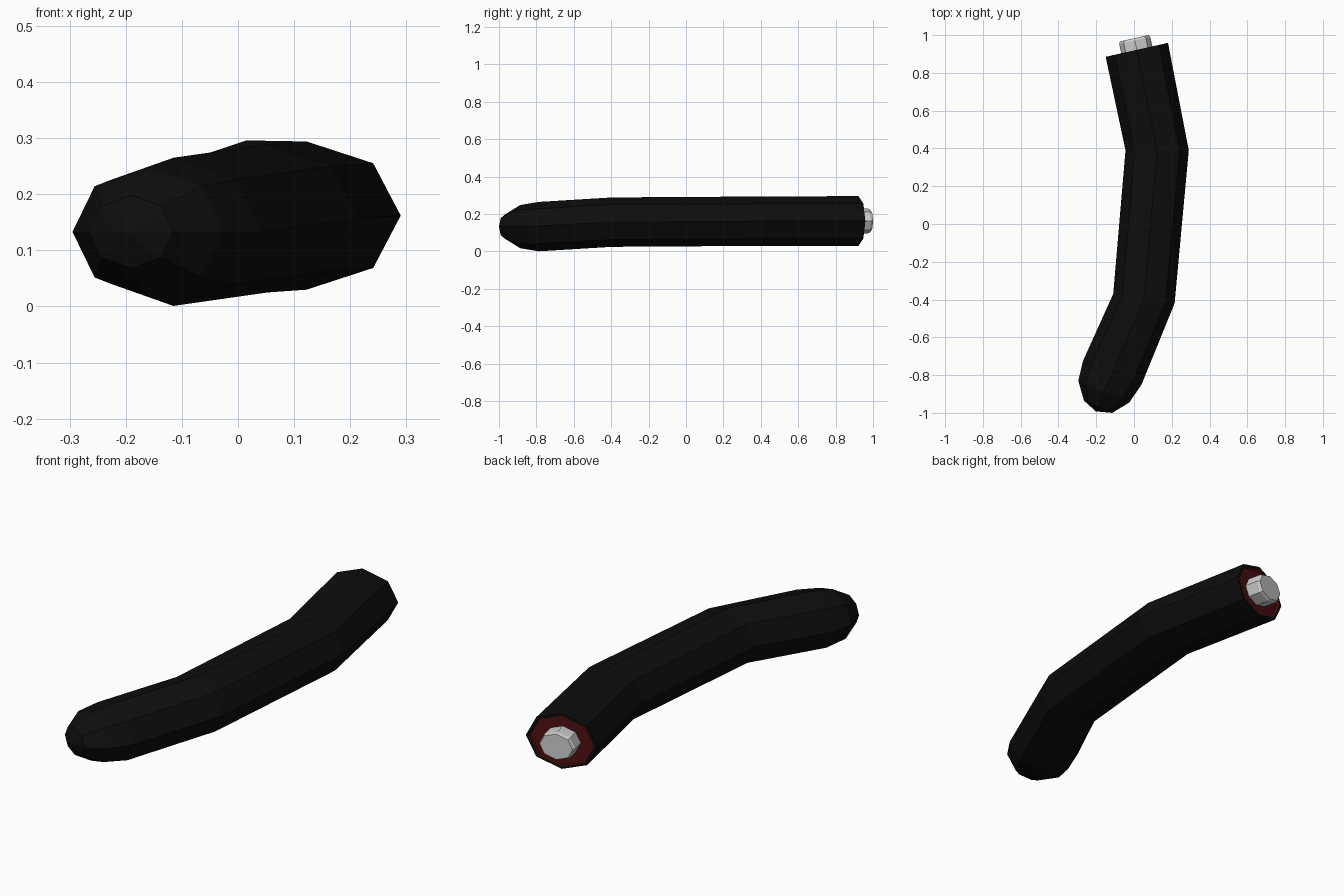
import bpy, bmesh, math
from mathutils import Vector

cube = bpy.data.objects.get("Cube")
if cube:
    bpy.data.objects.remove(cube)

SIDES = 8


def material(name, rgb, roughness):
    m = bpy.data.materials.new(name)
    m.use_nodes = True
    m.diffuse_color = (*rgb, 1)
    bsdf = m.node_tree.nodes["Principled BSDF"]
    bsdf.inputs["Base Color"].default_value = (*rgb, 1)
    bsdf.inputs["Roughness"].default_value = roughness
    return m


black = material("black hide", (0.004, 0.004, 0.004), 0.8)
red = material("dark red flesh", (0.075, 0.005, 0.006), 0.8)
pale = material("pale bone", (0.62, 0.62, 0.62), 0.6)


def ring(bm, centre, across, half_height):
    """Eight-sided upright ellipse; across is its horizontal half axis."""
    up = Vector((0, 0, half_height))
    angles = [math.tau * i / SIDES for i in range(SIDES)]
    return [bm.verts.new(centre + across * math.cos(a) + up * math.sin(a)) for a in angles]


def bridge(bm, a, b):
    return [bm.faces.new((a[i], a[(i + 1) % SIDES], b[(i + 1) % SIDES], b[i]))
            for i in range(SIDES)]


def finish(bm, name, mats):
    bmesh.ops.recalc_face_normals(bm, faces=bm.faces[:])
    mesh = bpy.data.meshes.new(name)
    bm.to_mesh(mesh)
    bm.free()
    for m in mats:
        mesh.materials.append(m)
    obj = bpy.data.objects.new(name, mesh)
    bpy.context.collection.objects.link(obj)


# Cut end: centre, half axis across, and outward direction
end = Vector((0.015, 0.922, 0.163))
across = Vector((0.165, 0.037, 0))
height = 0.133
out = Vector((-across.y, across.x, 0)).normalized()

# Bent body: (left x, y, right x, y, middle z, half height)
sections = [
    (-0.045, 0.39, 0.29, 0.39, 0.162, 0.132),
    (-0.11, -0.37, 0.215, -0.42, 0.157, 0.132),
    (-0.27, -0.725, 0.04, -0.85, 0.133, 0.132),
    (-0.295, -0.83, -0.025, -0.945, 0.133, 0.115),
    (-0.265, -0.935, -0.115, -1.0, 0.133, 0.065),
]
bm = bmesh.new()
rim = ring(bm, end, across, height)
previous = rim
for x0, y0, x1, y1, z, h in sections:
    a, b = Vector((x0, y0, z)), Vector((x1, y1, z))
    current = ring(bm, (a + b) / 2, (b - a) / 2, h)
    bridge(bm, previous, current)
    previous = current

# Rounded tip
tip = bm.verts.new((-0.202, -0.992, 0.133))
for i in range(SIDES):
    bm.faces.new((previous[i], previous[(i + 1) % SIDES], tip))

# Hide rim around a slightly sunken red cut
lip = ring(bm, end, across * 0.92, height * 0.92)
bridge(bm, rim, lip)
floor = ring(bm, end - out * 0.015, across * 0.9, height * 0.9)
flesh = bridge(bm, lip, floor) + [bm.faces.new(floor)]
for f in flesh:
    f.material_index = 1
finish(bm, "body", [black, red])

# Bone stub with a bevelled end
bm = bmesh.new()
stub = [(-0.03, 0.5), (0.05, 0.5), (0.063, 0.46)]
rings = [ring(bm, end + out * d, across * s, height * s) for d, s in stub]
for a, b in zip(rings, rings[1:]):
    bridge(bm, a, b)
bm.faces.new(rings[0])
bm.faces.new(rings[-1])
finish(bm, "bone", [pale])
